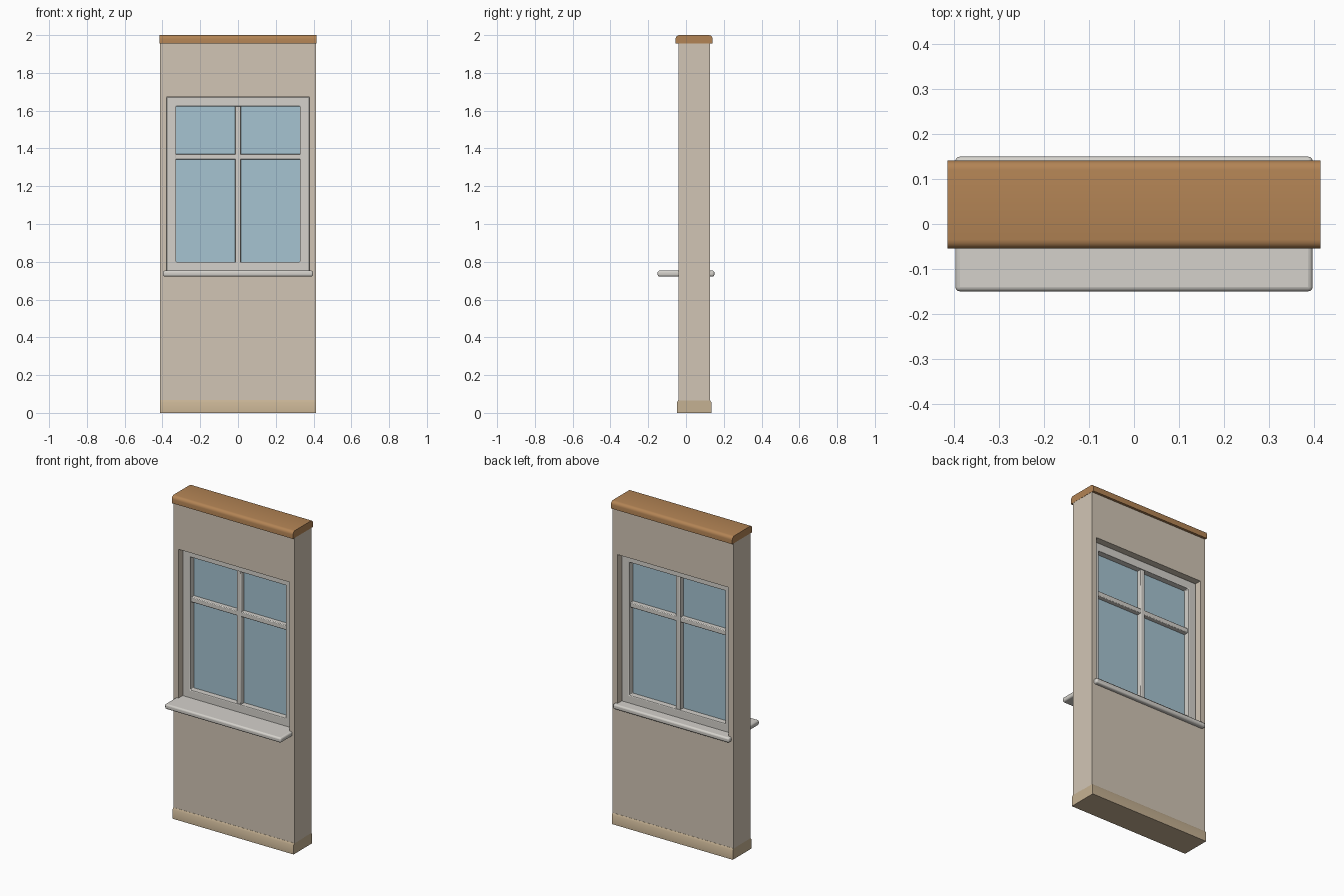
import bpy, bmesh, math

if "Cube" in bpy.data.objects:
    bpy.data.objects.remove(bpy.data.objects["Cube"])

Y0 = 0.043  # centre line of the wall thickness


def material(name, rgb):
    m = bpy.data.materials.new(name)
    m.diffuse_color = (*rgb, 1)
    m.use_nodes = True
    m.node_tree.nodes["Principled BSDF"].inputs["Base Color"].default_value = m.diffuse_color
    return m


PLASTER = material("plaster", (0.64, 0.56, 0.46))
BASE = material("base_paint", (0.56, 0.44, 0.29))
WOOD = material("wood", (0.45, 0.23, 0.09))
WHITE = material("white_paint", (0.66, 0.64, 0.60))
GLASS = material("glass", (0.38, 0.55, 0.64))


def finish(name, bm, mat, bevel=0.0, segments=2):
    bmesh.ops.recalc_face_normals(bm, faces=bm.faces)
    me = bpy.data.meshes.new(name)
    bm.to_mesh(me)
    bm.free()
    ob = bpy.data.objects.new(name, me)
    bpy.context.collection.objects.link(ob)
    me.materials.append(mat)
    if bevel:
        b = ob.modifiers.new("bevel", "BEVEL")
        b.width, b.segments = bevel, segments
        b.limit_method = 'ANGLE'
    bpy.ops.object.select_all(action='DESELECT')
    ob.select_set(True)
    bpy.context.view_layer.objects.active = ob
    bpy.ops.object.shade_smooth_by_angle(angle=math.radians(35))
    return ob


def box(name, x, y, z, mat, bevel=0.0, segments=2):
    bm = bmesh.new()
    bmesh.ops.create_cube(bm, size=1)
    for v in bm.verts:
        v.co = [(a + b) / 2 + c * (b - a) for c, (a, b) in zip(v.co, (x, y, z))]
    return finish(name, bm, mat, bevel, segments)


def ring(name, outer, inner, y, mat, bevel=0.0):
    """Rectangular slab with a rectangular hole; rects are half width, z low, z high."""
    bm = bmesh.new()
    loops = [[bm.verts.new((sx * w, yy, z)) for sx, z in ((-1, lo), (1, lo), (1, hi), (-1, hi))]
             for yy in y for w, lo, hi in (outer, inner)]
    fo, fi, bo, bi = loops
    for a, b in ((fo, fi), (bo, bi), (fo, bo), (fi, bi)):
        for i in range(4):
            j = (i + 1) % 4
            bm.faces.new((a[i], a[j], b[j], b[i]))
    return finish(name, bm, mat, bevel)


def extrude_x(name, half_profile, half_len, mat):
    """Mirror a (y, z) half profile about the wall centre and extrude it along x."""
    pts = half_profile + [(-y, z) for y, z in reversed(half_profile)]
    bm = bmesh.new()
    f = bm.faces.new([bm.verts.new((-half_len, Y0 + y, z)) for y, z in pts])
    new = bmesh.ops.extrude_face_region(bm, geom=[f])["geom"]
    bmesh.ops.translate(bm, vec=(2 * half_len, 0, 0),
                        verts=[v for v in new if isinstance(v, bmesh.types.BMVert)])
    return finish(name, bm, mat)


# Wall with its window opening
ring("wall", (0.414, 0.065, 1.96), (0.379, 0.745, 1.673), (Y0 - 0.083, Y0 + 0.083), PLASTER)

# Skirting at the foot, with a sloped top edge
extrude_x("skirting", [(0.091, 0), (0.091, 0.056), (0.084, 0.067)], 0.414, BASE)

# Wooden cap with rounded upper edges
R = 0.02
arc = [(0.098 - R + R * math.cos(t), 2 - R + R * math.sin(t))
       for t in (math.radians(22.5 * i) for i in range(5))]
extrude_x("top_cap", [(0.098, 1.955)] + arc, 0.415, WOOD)

# Sill running through the wall
box("window_sill", (-0.398, 0.398), (-0.15, 0.15), (0.722, 0.753), WHITE, 0.01, 3)

# Window frame, glazing bars and glass
ring("window_frame", (0.379, 0.748, 1.673), (0.328, 0.80, 1.623), (Y0 - 0.043, Y0 + 0.043), WHITE, 0.004)
box("vertical_bar", (-0.015, 0.015), (Y0 - 0.035, Y0 + 0.035), (0.795, 1.628), WHITE, 0.004)
for side, x in (("left", (-0.332, -0.01)), ("right", (0.01, 0.332))):
    box(side + "_horizontal_bar", x, (Y0 - 0.033, Y0 + 0.033), (1.341, 1.371), WHITE, 0.004)
box("glass_pane", (-0.335, 0.335), (Y0 - 0.005, Y0 + 0.005), (0.79, 1.63), GLASS)
